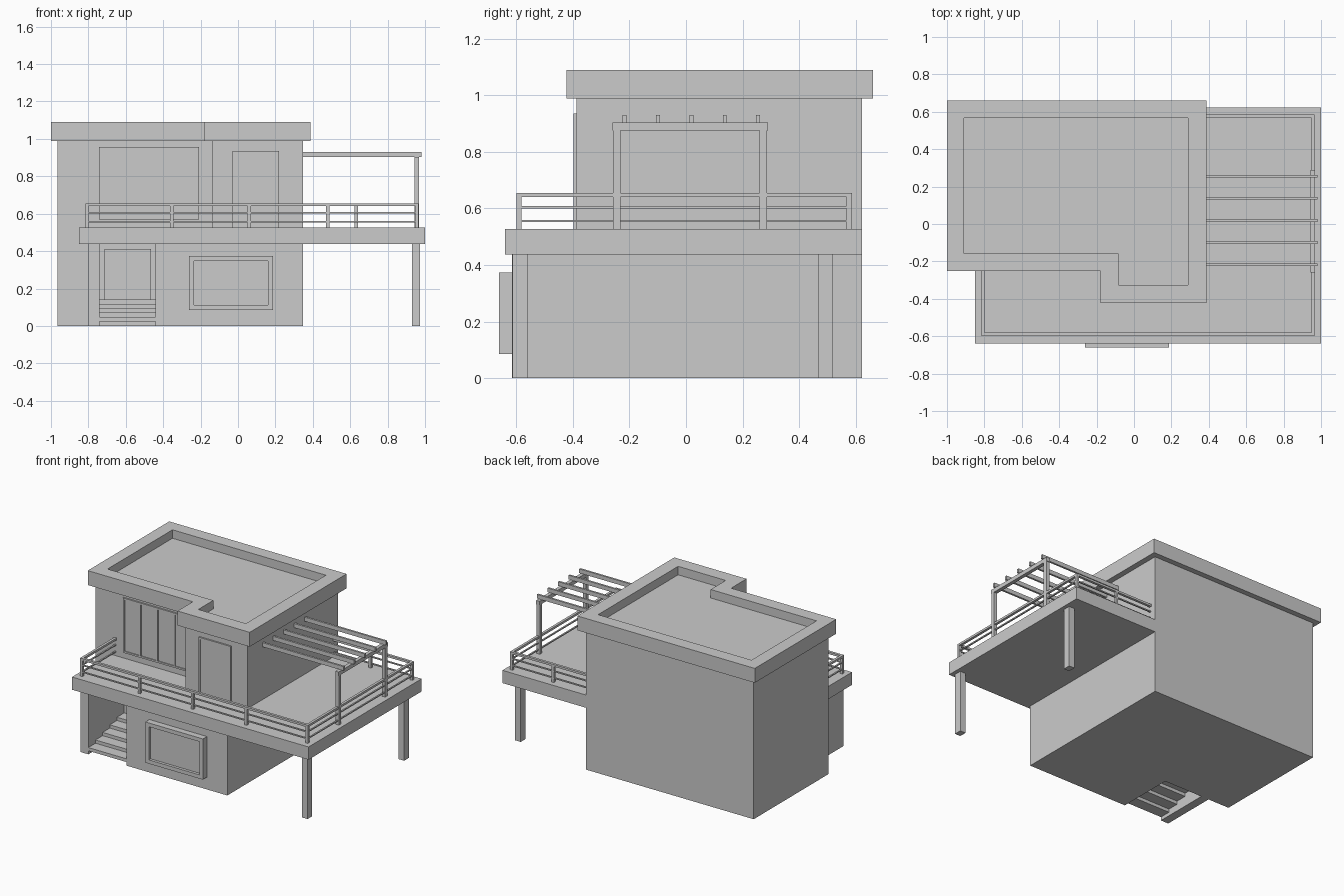
import bpy, bmesh

if "Cube" in bpy.data.objects:
    bpy.data.objects.remove(bpy.data.objects["Cube"])


def loft(name, rings):
    """Closed solid through matching rings of points, capped at both ends."""
    bm = bmesh.new()
    loops = [[bm.verts.new(p) for p in ring] for ring in rings]
    n = len(loops[0])
    for a, b in zip(loops, loops[1:]):
        for i in range(n):
            j = (i + 1) % n
            bm.faces.new((a[i], a[j], b[j], b[i]))
    bm.faces.new(loops[0][::-1])
    bm.faces.new(loops[-1])
    bmesh.ops.recalc_face_normals(bm, faces=bm.faces)
    mesh = bpy.data.meshes.new(name)
    bm.to_mesh(mesh)
    bm.free()
    ob = bpy.data.objects.new(name, mesh)
    bpy.context.collection.objects.link(ob)
    return ob


def at_z(outline, z):
    return [(x, y, z) for x, y in outline]


def prism(name, outline, z0, z1):
    return loft(name, [at_z(outline, z0), at_z(outline, z1)])


def box(name, x0, x1, y0, y1, z0, z1):
    return prism(name, [(x0, y0), (x1, y0), (x1, y1), (x0, y1)], z0, z1)


def framed_panel(name, x0, x1, z0, z1, wall, out, rim, depth):
    """Front-facing frame standing off a wall, with a sunken pane."""
    def ring(y, d):
        return [(x0 + d, y, z0 + d), (x1 - d, y, z0 + d),
                (x1 - d, y, z1 - d), (x0 + d, y, z1 - d)]
    front = wall - out
    return loft(name, [ring(wall, 0), ring(front, 0),
                       ring(front, rim), ring(front + depth, rim)])


BACK, MID, FRONT = 0.622, -0.215, -0.615
LEFT, RIGHT = -0.965, 0.347
DECK0, DECK1, EAVE = 0.437, 0.527, 0.988

# Ground floor, with the open entrance alcove cut into its outline
prism("ground_floor", [
    (LEFT, BACK), (LEFT, MID), (-0.80, MID), (-0.80, FRONT), (-0.74, FRONT),
    (-0.74, MID), (-0.44, MID), (-0.44, FRONT), (RIGHT, FRONT), (RIGHT, BACK)],
    0, DECK0)

# Upper floor
prism("upper_floor", [
    (LEFT, BACK), (LEFT, MID), (-0.14, MID), (-0.14, -0.387),
    (RIGHT, -0.387), (RIGHT, BACK)], DECK0, EAVE)

# Roof slab with raised parapet
outer = [(-1, 0.66), (-1, -0.25), (-0.178, -0.25), (-0.178, -0.422),
         (0.387, -0.422), (0.387, 0.66)]
inner = [(-0.91, 0.568), (-0.91, -0.158), (-0.082, -0.158), (-0.082, -0.326),
         (0.29, -0.326), (0.29, 0.568)]
loft("roof", [at_z(outer, EAVE), at_z(outer, 1.09),
              at_z(inner, 1.09), at_z(inner, 1.03)])

# Wrap-around deck
prism("deck", [
    (-0.85, MID), (-0.85, -0.64), (1.0, -0.64), (1.0, BACK),
    (RIGHT, BACK), (RIGHT, -0.387), (-0.14, -0.387), (-0.14, MID)],
    DECK0, DECK1)
for i, y in enumerate((-0.613, 0.466)):
    box(f"deck_post_{i}", 0.93, 0.973, y, y + 0.052, 0, DECK0)

# Entrance stairs
rise, run = 0.023, 0.08
for i in range(5):
    y, z = FRONT + i * run, 0.025 + i * rise
    box(f"stair_tread_{i}", -0.74, -0.44, y, y + run, z, z + rise)

# Doors and windows
framed_panel("entrance_door", -0.715, -0.465, 0.14, 0.41, MID, 0.01, 0.012, 0.007)
framed_panel("bay_window", -0.262, 0.187, 0.086, 0.374, FRONT, 0.045, 0.027, 0.02)
framed_panel("balcony_door", -0.03, 0.22, DECK1, 0.936, -0.387, 0.011, 0.012, 0.007)
framed_panel("upper_window", -0.743, -0.208, 0.57, 0.957, MID, 0.011, 0.012, 0.007)
for i in range(1, 4):
    x = -0.743 + 0.535 * i / 4
    box(f"window_mullion_{i}", x - 0.006, x + 0.006, MID - 0.011, MID, 0.582, 0.945)

# Railings: three bars per side
X0, X1, Y0, Y1 = -0.807, 0.957, -0.59, 0.577
for i, (z0, z1, t) in enumerate(((0.640, 0.655, 0.009), (0.600, 0.608, 0.005),
                                 (0.552, 0.560, 0.005))):
    box(f"rail_front_{i}", X0 - t, X1 + t, Y0 - t, Y0 + t, z0, z1)
    box(f"rail_left_{i}", X0 - t, X0 + t, Y0 + t, MID, z0, z1)
    box(f"rail_right_{i}", X1 - t, X1 + t, Y0 + t, Y1 - t, z0, z1)
    box(f"rail_back_{i}", RIGHT, X1 + t, Y1 - t, Y1 + t, z0, z1)

# Railing posts
spots = [(X0, Y0), (-0.355, Y0), (0.06, Y0), (0.48, Y0), (X1, Y0),
         (X1, Y1), (0.633, Y1)]
for i, (x, y) in enumerate(spots):
    box(f"rail_post_{i}", x - 0.009, x + 0.009, y - 0.009, y + 0.009, DECK1, 0.645)

# Pergola
for i, y in enumerate((-0.245, 0.273)):
    box(f"pergola_post_{i}", 0.943, 0.969, y - 0.013, y + 0.013, DECK1, 0.877)
box("pergola_beam", 0.943, 0.969, -0.26, 0.29, 0.875, 0.903)
for i in range(5):
    y = -0.217 + i * 0.118
    box(f"pergola_rafter_{i}", RIGHT, 0.982, y - 0.007, y + 0.007, 0.902, 0.931)
